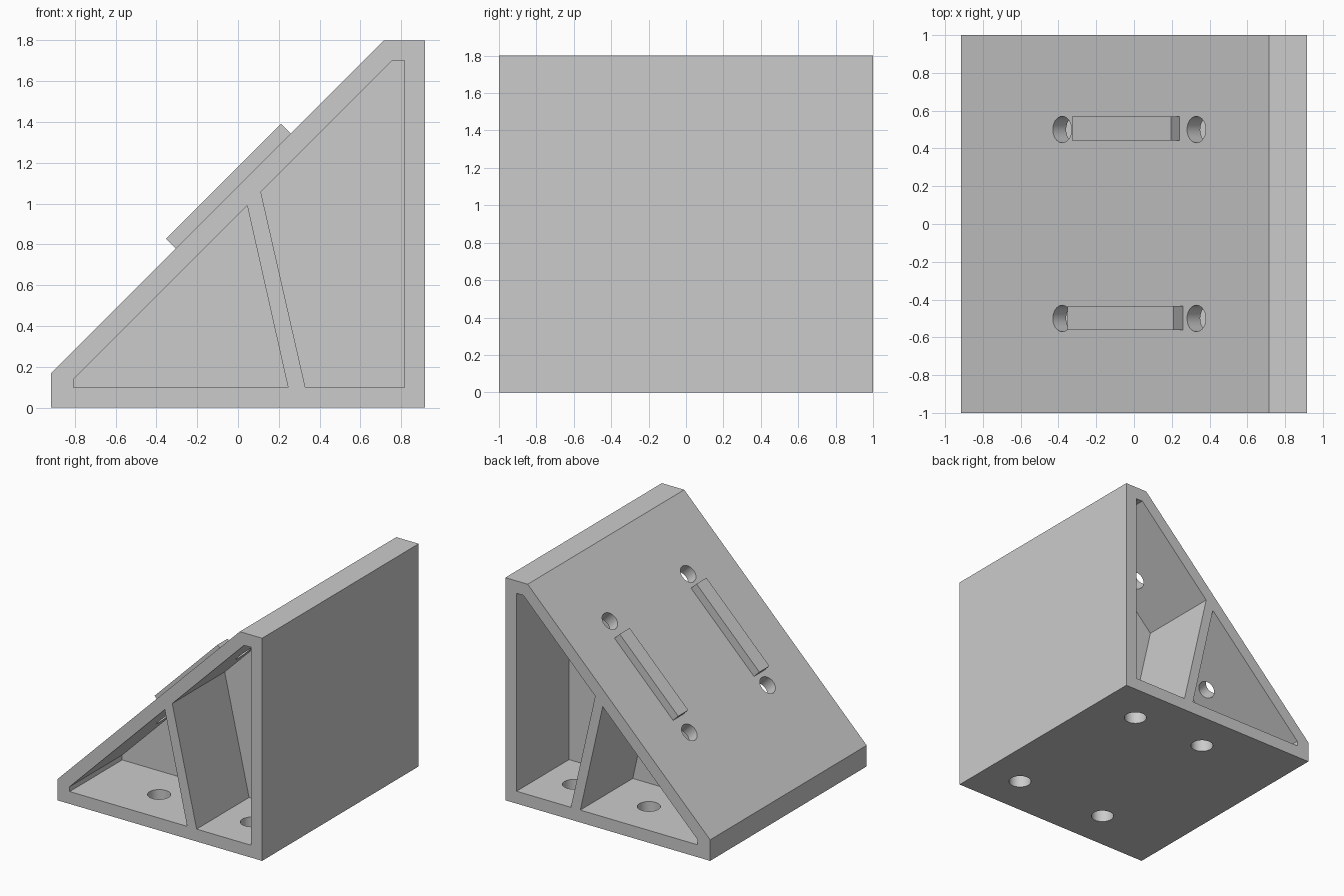
import bpy, bmesh, math
from mathutils import Matrix, Vector

cube = bpy.data.objects.get("Cube")
if cube:
    bpy.data.objects.remove(cube, do_unlink=True)

GREY = (0.6, 0.6, 0.6, 1)
mat = bpy.data.materials.new("plain grey")
mat.use_nodes = True
mat.diffuse_color = GREY
mat.node_tree.nodes["Principled BSDF"].inputs["Base Color"].default_value = GREY

SLOPE_RISE = 1.085            # ramp surface: z = x + SLOPE_RISE
TILT = Matrix.Rotation(-math.pi / 4, 4, 'Y')   # local z becomes the ramp normal


def finish(name, bm):
    bmesh.ops.recalc_face_normals(bm, faces=bm.faces[:])
    mesh = bpy.data.meshes.new(name)
    bm.to_mesh(mesh)
    bm.free()
    mesh.materials.append(mat)
    obj = bpy.data.objects.new(name, mesh)
    bpy.context.collection.objects.link(obj)
    return obj


def prism(name, profile, y0, y1):
    """Extrude an x-z profile along y."""
    bm = bmesh.new()
    face = bm.faces.new([bm.verts.new((x, y0, z)) for x, z in profile])
    out = bmesh.ops.extrude_face_region(bm, geom=[face])
    new = [v for v in out["geom"] if isinstance(v, bmesh.types.BMVert)]
    bmesh.ops.translate(bm, verts=new, vec=(0, y1 - y0, 0))
    return finish(name, bm)


def drill(name, place, radius, depth, tilt=Matrix.Identity(4)):
    """Cylinder centred on a point, along z or along the ramp normal."""
    bm = bmesh.new()
    bmesh.ops.create_cone(bm, cap_ends=True, segments=40, radius1=radius,
                          radius2=radius, depth=depth,
                          matrix=Matrix.Translation(place) @ tilt)
    return finish(name, bm)


def cut(target, cutter):
    cutter.hide_render = True
    mod = target.modifiers.new("cut", 'BOOLEAN')
    mod.operation = 'DIFFERENCE'
    mod.solver = 'EXACT'
    mod.object = cutter
    bpy.context.view_layer.objects.active = target
    bpy.ops.object.modifier_apply(modifier=mod.name)
    bpy.data.objects.remove(cutter, do_unlink=True)


# Wedge body
body = prism("wedge_body", [(-.916, 0), (.916, 0), (.916, 1.8),
                            (.716, 1.8), (-.916, .17)], -1, 1)

# Pockets on both ends, leaving a slanted rib and a solid middle web
pockets = [
    [(-.805, .1), (.245, .1), (.045, .99), (-.805, .14)],
    [(.33, .1), (.815, .1), (.815, 1.7), (.755, 1.7), (.112, 1.057)],
]
for side in (-1, 1):
    for profile in pockets:
        cut(body, prism("pocket_cutter", profile, side * .33, side * 1.1))

# Screw holes through the ramp
for y in (-.5, .5):
    for x in (-.38, .33):
        cut(body, drill("ramp_hole_cutter", Vector((x, y, x + SLOPE_RISE)),
                        .07, .3, TILT))

# Mounting holes through the floor
for x, y in ((-.24, -.665), (.59, -.665), (-.13, .66), (.54, .66)):
    cut(body, drill("floor_hole_cutter", Vector((x, y, 0)), .085, .3))

bpy.ops.object.select_all(action='DESELECT')
body.select_set(True)
bpy.context.view_layer.objects.active = body
bpy.ops.object.shade_smooth_by_angle(angle=math.radians(30))

# Raised locating strips on the ramp
for name, x0, x1, y, rise in (("front_strip", -.305, .258, -.4975, .048),
                              ("back_strip", -.283, .241, .505, .046)):
    sunk = .01
    ends = [(x0, -sunk), (x1, -sunk), (x1, rise), (x0, rise)]
    prism(name, [(x - d, x + SLOPE_RISE + d) for x, d in ends],
          y - .064, y + .064)
